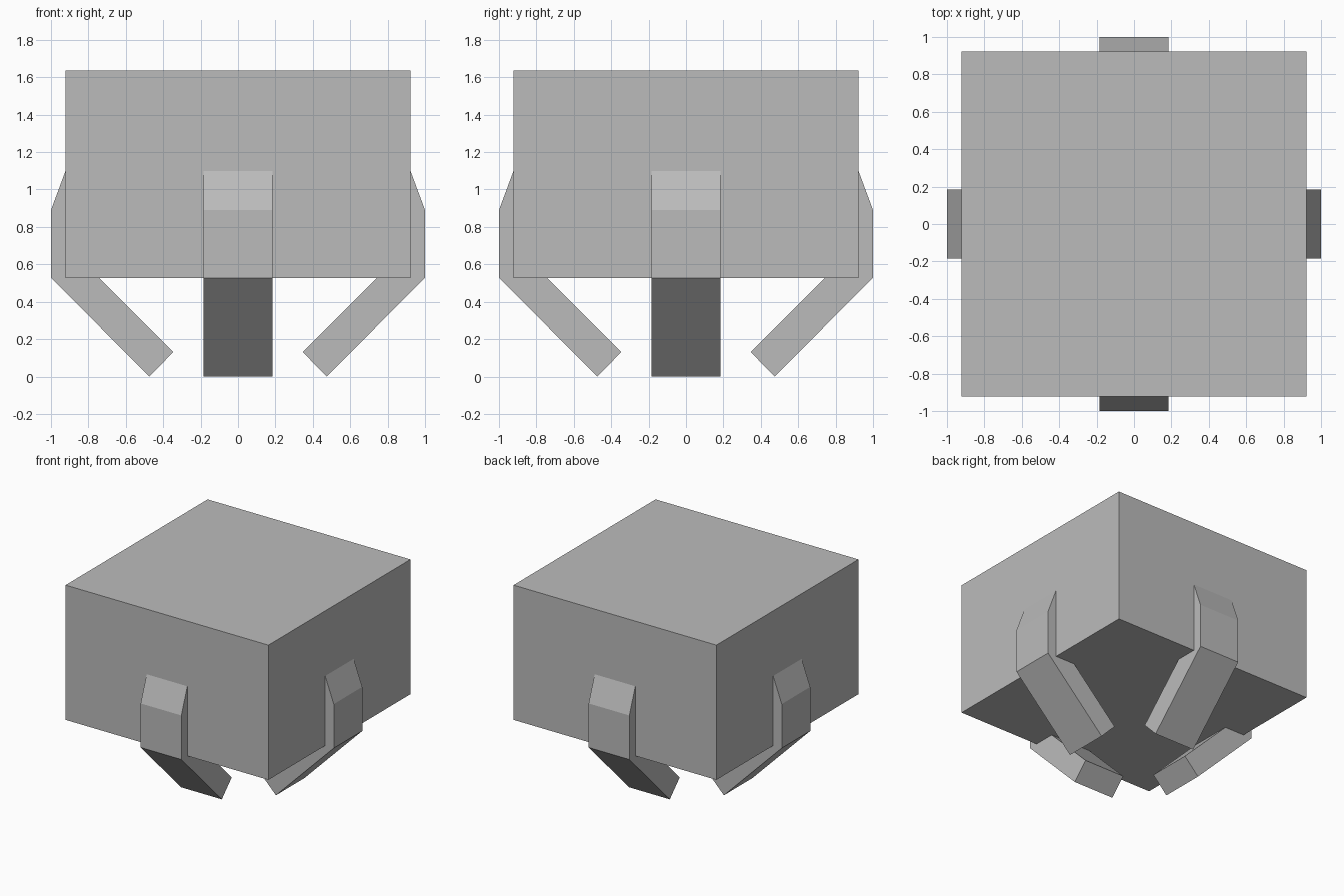
import bpy
import bmesh
from math import pi
from mathutils import Matrix

if "Cube" in bpy.data.objects:
    bpy.data.objects.remove(bpy.data.objects["Cube"])

grey = bpy.data.materials.new("plain grey")
grey.diffuse_color = (0.5, 0.5, 0.5, 1)
grey.use_nodes = True
grey.node_tree.nodes["Principled BSDF"].inputs["Base Color"].default_value = grey.diffuse_color


def add_object(name, bm):
    bmesh.ops.recalc_face_normals(bm, faces=bm.faces[:])
    mesh = bpy.data.meshes.new(name)
    bm.to_mesh(mesh)
    bm.free()
    mesh.materials.append(grey)
    obj = bpy.data.objects.new(name, mesh)
    bpy.context.collection.objects.link(obj)
    return obj


# Box body
HALF, BOTTOM, TOP = 0.922, 0.528, 1.635
bm = bmesh.new()
bmesh.ops.create_cube(bm, size=1, matrix=Matrix.Translation((0, 0, (BOTTOM + TOP) / 2))
                      @ Matrix.Diagonal((2 * HALF, 2 * HALF, TOP - BOTTOM, 1)))
add_object("box_body", bm)

# Bent claw: side profile (distance from centre, height), extruded across its width
PROFILE = [(HALF, 1.1), (1.0, 0.89), (1.0, 0.528), (0.474, 0.0),
           (0.346, 0.131), (0.743, BOTTOM), (HALF, BOTTOM)]
WIDTH = 0.37


def add_claw(name, angle):
    bm = bmesh.new()
    face = bm.faces.new([bm.verts.new((r, -WIDTH / 2, z)) for r, z in PROFILE])
    side = bmesh.ops.extrude_face_region(bm, geom=[face])["geom"]
    bmesh.ops.translate(bm, vec=(0, WIDTH, 0),
                        verts=[v for v in side if isinstance(v, bmesh.types.BMVert)])
    bmesh.ops.rotate(bm, verts=bm.verts[:], matrix=Matrix.Rotation(angle, 3, "Z"))
    add_object(name, bm)


# One claw on each side
for i, side in enumerate(("right", "back", "left", "front")):
    add_claw(side + "_claw", i * pi / 2)
